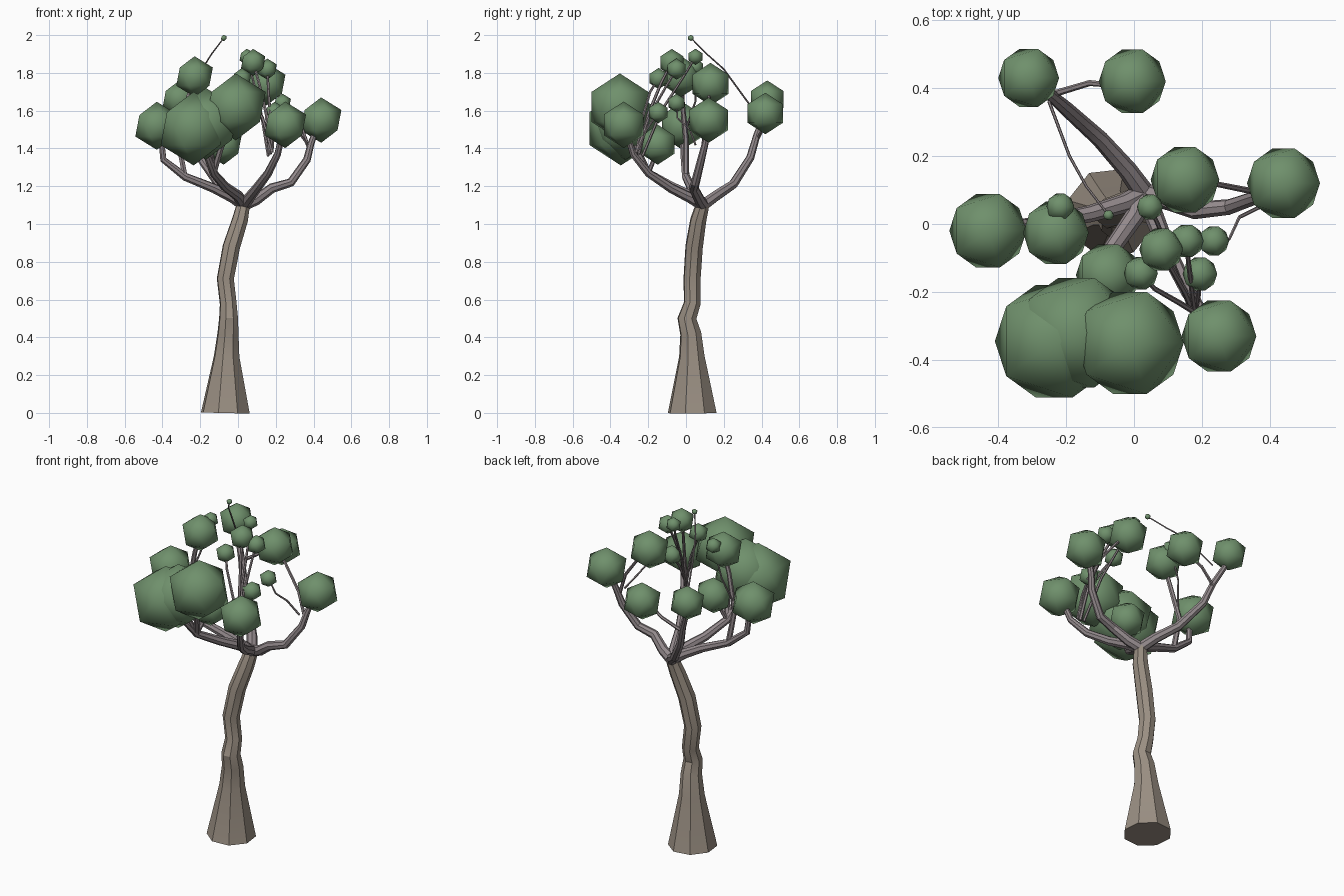
import bpy
import bmesh


def material(name, color):
    m = bpy.data.materials.new(name)
    m.diffuse_color = (*color, 1)
    return m


BARK = material("bark", (0.33, 0.28, 0.23))
WOOD = material("branch_wood", (0.29, 0.25, 0.26))
LEAF = material("leaf_green", (0.16, 0.28, 0.15))


def tube(name, pts, radii, mat, res=2):
    """Faceted tube along a path; radii is a list or a (start, end) taper."""
    if len(radii) != len(pts):
        a, b = radii[0], radii[-1]
        radii = [a + (b - a) * i / (len(pts) - 1) for i in range(len(pts))]
    cu = bpy.data.curves.new(name, 'CURVE')
    cu.dimensions = '3D'
    cu.bevel_depth = 1.0
    cu.bevel_resolution = res
    cu.use_fill_caps = True
    sp = cu.splines.new('POLY')
    sp.points.add(len(pts) - 1)
    for p, co, r in zip(sp.points, pts, radii):
        p.co = (*co, 1)
        p.radius = r
    cu.materials.append(mat)
    ob = bpy.data.objects.new(name, cu)
    bpy.context.collection.objects.link(ob)
    bpy.ops.object.select_all(action='DESELECT')
    ob.select_set(True)
    bpy.context.view_layer.objects.active = ob
    bpy.ops.object.convert(target='MESH')
    bpy.ops.object.shade_smooth_by_angle()


def leaf_ball(name, x, y, z, r):
    """Twelve-point foliage ball, smooth shaded."""
    me = bpy.data.meshes.new(name)
    bm = bmesh.new()
    bmesh.ops.create_icosphere(bm, subdivisions=1, radius=r)
    for f in bm.faces:
        f.smooth = True
    bm.to_mesh(me)
    bm.free()
    me.materials.append(LEAF)
    ob = bpy.data.objects.new(name, me)
    ob.location = (x, y, z)
    bpy.context.collection.objects.link(ob)


# Trunk with flared base
tube("trunk",
     [(-.067, .033, 0), (-.06, .031, .3), (-.053, .025, .42), (-.05, .005, .5),
      (-.052, .033, .58), (-.067, .032, .71), (-.035, .043, .88),
      (.01, .065, 1.02), (.03, .09, 1.11)],
     [.134, .07, .058, .052, .046, .047, .048, .044, .036], BARK)

# Main branches
HUB = (.03, .09, 1.1)
BRANCHES = {
    "back_branch": [(-.02, .16, 1.15), (-.1, .25, 1.21), (-.2, .34, 1.35), (-.24, .375, 1.47), (-.31, .43, 1.62)],
    "left_branch": [(-.03, .06, 1.14), (-.13, .03, 1.19), (-.28, 0, 1.25), (-.395, -.01, 1.34), (-.41, -.02, 1.48)],
    "front_left_branch": [(0, .02, 1.15), (-.07, -.08, 1.2), (-.13, -.2, 1.27), (-.17, -.28, 1.38), (-.22, -.33, 1.48)],
    "front_right_branch": [(.06, .02, 1.14), (.1, -.08, 1.19), (.16, -.2, 1.27), (.21, -.28, 1.37), (.24, -.32, 1.5)],
    "right_branch": [(.1, .07, 1.13), (.18, .04, 1.19), (.28, .05, 1.22), (.365, .08, 1.34), (.385, .1, 1.42), (.42, .12, 1.52)],
}
for name, pts in BRANCHES.items():
    tube(name, [HUB] + pts, (.032, .015), WOOD)

# Foliage: x, y, z, radius
BALLS = {
    "back_left": (-.31, .43, 1.66, .1),
    "back": (-.005, .42, 1.585, .11),
    "right": (.44, .12, 1.55, .12),
    "upper_right": (.15, .13, 1.74, .113),
    "left": (-.43, -.02, 1.52, .127),
    "upper_left": (-.23, -.026, 1.78, .108),
    "upper_left_small": (-.217, .05, 1.83, .046),
    "top_small": (.047, .05, 1.885, .043),
    "inner": (-.076, -.15, 1.42, .106),
    "big_left": (-.235, -.345, 1.505, .195),
    "big_middle": (-.17, -.32, 1.53, .19),
    "big_front": (-.012, -.35, 1.62, .177),
    "front_right": (.25, -.33, 1.525, .123),
    "mid_low": (.194, -.147, 1.59, .057),
    "mid_left": (.02, -.145, 1.77, .056),
    "crown_front": (.08, -.075, 1.855, .072),
    "crown_right": (.155, -.05, 1.82, .056),
    "mid_right": (.235, -.05, 1.64, .05),
    "top_tip": (-.075, .026, 1.985, .017),
}
for name, b in BALLS.items():
    leaf_ball(name + "_leaves", *b)

# Twigs: path from a branch, ending in the named foliage ball
TWIGS = [
    ("back", [(-.23, .385, 1.46), (-.13, .415, 1.52), (-.08, .41, 1.55)], .01),
    ("top_tip", [(-.25, .36, 1.6), (-.19, .2, 1.82), (-.14, .11, 1.9)], .005),
    ("upper_left", [(-.28, 0, 1.25), (-.32, 0, 1.45), (-.27, -.02, 1.65)], .016),
    ("upper_left_small", [(-.31, 0, 1.5), (-.27, .05, 1.65)], .006),
    ("big_front", [(-.13, -.2, 1.27), (-.09, -.26, 1.4)], .018),
    ("big_middle", [(-.13, -.2, 1.27), (-.14, -.25, 1.36)], .015),
    ("inner", [(-.13, -.2, 1.27), (-.11, -.17, 1.34)], .013),
    ("mid_low", [(.18, -.26, 1.38), (.19, -.21, 1.5)], .008),
    ("mid_left", [(.18, -.26, 1.38), (.13, -.23, 1.56), (.06, -.19, 1.7)], .009),
    ("crown_front", [(.17, -.25, 1.37), (.15, -.2, 1.58), (.11, -.13, 1.75)], .01),
    ("crown_right", [(.18, -.26, 1.38), (.17, -.19, 1.58), (.16, -.11, 1.72)], .009),
    ("top_small", [(.16, -.23, 1.36), (.12, -.13, 1.6), (.07, 0, 1.8)], .008),
    ("upper_right", [(.375, .09, 1.4), (.33, .1, 1.53), (.23, .12, 1.66)], .01),
    ("mid_right", [(.37, .05, 1.42), (.31, .02, 1.5), (.28, -.045, 1.56)], .006),
]
for name, pts, r in TWIGS:
    tube(name + "_twig", pts + [BALLS[name][:3]], (r, r * .7), WOOD, res=1)
